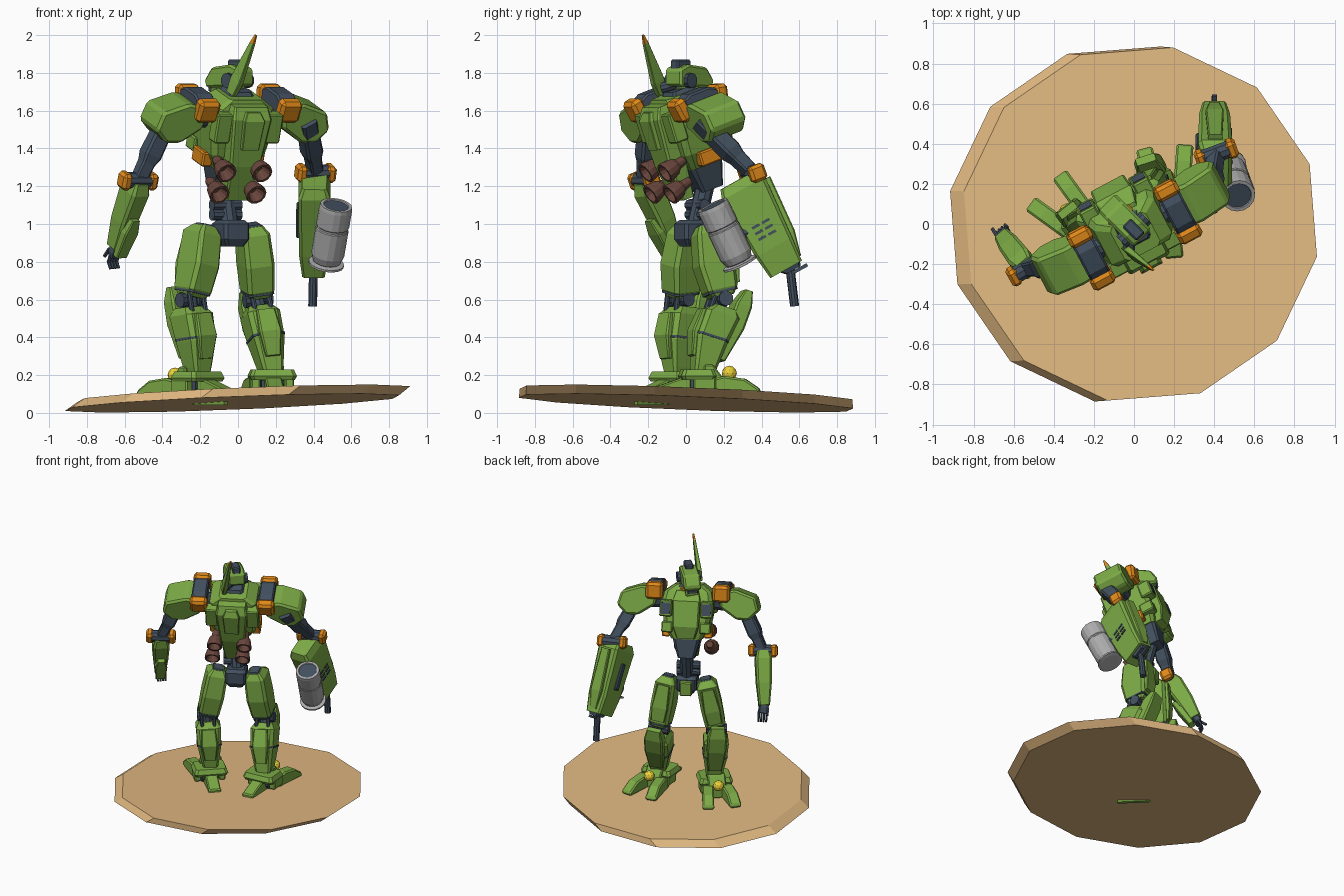
import bpy, bmesh, math
from math import radians as rad
from mathutils import Matrix, Vector as V

if "Cube" in bpy.data.objects:
    bpy.data.objects.remove(bpy.data.objects["Cube"])

def mat(name, c):
    m = bpy.data.materials.new(name)
    m.diffuse_color = (*c, 1)
    m.use_nodes = True
    m.node_tree.nodes["Principled BSDF"].inputs["Base Color"].default_value = m.diffuse_color
    return m
GREEN = mat("green_paint", (.20, .40, .06))
DARK = mat("dark_frame", (.055, .08, .115))
ORANGE = mat("orange_paint", (.74, .25, .01))
TAN = mat("sand", (.75, .48, .22))
RUST = mat("rust", (.14, .06, .045))
YELLOW = mat("yellow", (.85, .65, .04))
STEEL = mat("steel", (.42, .42, .42))

def at(x, y, z, yaw=0, pitch=0):
    return Matrix.Translation((x, y, z)) @ Matrix.Rotation(rad(yaw), 4, 'Z') @ Matrix.Rotation(rad(pitch), 4, 'X')

def aim(a, b, yaw=0):
    """Frame at a, z axis towards b, y axis near the yaw heading."""
    a, b = V(a), V(b)
    z = (b - a).normalized()
    x = V((-math.sin(rad(yaw)), math.cos(rad(yaw)), 0)).cross(z).normalized()
    m = Matrix((x, z.cross(x), z)).transposed().to_4x4()
    m.translation = a
    return m

def finish(name, material, bm, M, bevel=0):
    bm.transform(M)
    bmesh.ops.recalc_face_normals(bm, faces=bm.faces)
    me = bpy.data.meshes.new(name)
    bm.to_mesh(me)
    bm.free()
    ob = bpy.data.objects.new(name, me)
    bpy.context.collection.objects.link(ob)
    me.materials.append(material)
    if bevel:
        b = ob.modifiers.new("bevel", 'BEVEL')
        b.width, b.segments = bevel, 1
    return ob

def rings(name, material, M, loops, close=False):
    bm = bmesh.new()
    vs = [[bm.verts.new(p) for p in lp] for lp in loops]
    n = len(vs[0])
    for a, b in zip(vs, vs[1:]):
        for i in range(n):
            bm.faces.new((a[i], a[(i + 1) % n], b[(i + 1) % n], b[i]))
    bm.faces.new(vs[0])
    bm.faces.new(vs[-1])
    return finish(name, material, bm, M)

def loft(name, material, M, secs, ch=.2):
    """Chamfered rectangles (z, width, depth, y offset) skinned along z."""
    loops = []
    for z, w, d, oy in secs:
        w, d = w / 2, d / 2
        c = ch * min(w, d)
        loops.append([(x, y + oy, z) for x, y in ((-w + c, -d), (w - c, -d), (w, -d + c), (w, d - c),
                                                  (w - c, d), (-w + c, d), (-w, d - c), (-w, -d + c))])
    return rings(name, material, M, loops)

def limb(name, material, a, b, yaw, secs, ch=.25):
    L = (V(b) - V(a)).length
    return loft(name, material, aim(a, b, yaw), [(t * L, w, d, o) for t, w, d, o in secs], ch)

def slab(name, material, M, prof, width, bevel=0):
    """Side profile in (y, z) extruded along x."""
    ob = rings(name, material, M, [[(s * width / 2, y, z) for y, z in prof] for s in (-1, 1)])
    if bevel:
        b = ob.modifiers.new("bevel", 'BEVEL')
        b.width, b.segments = bevel, 1
    return ob

def box(name, material, M, c, s, bevel=.008):
    bm = bmesh.new()
    bmesh.ops.create_cube(bm, size=1)
    return finish(name, material, bm, M @ Matrix.Translation(c) @ Matrix.Diagonal((*s, 1)), bevel)

def lathe(name, material, M, prof, n=12):
    return rings(name, material, M, [[(r * math.cos(2 * math.pi * i / n), r * math.sin(2 * math.pi * i / n), z)
                                      for i in range(n)] for r, z in prof])

def rod(name, material, a, b, r, n=10):
    return lathe(name, material, aim(a, b, 13), [(r, 0), (r, (V(b) - V(a)).length)], n)

# tilted twelve-sided base
def disc(r, cx, off):
    out = []
    for k in range(12):
        t = rad(-10.5 + 30 * k)
        x, y = cx + r * math.cos(t), r * math.sin(t)
        out.append((x, y, .076 + .04 * x - .039 * y + off))
    return out
rings("base", TAN, Matrix(), [disc(.9, -.032, -.023), disc(.895, .032, .023)])

# legs and feet: side, hip, knee, ankle, leg yaw, foot frame
LEGS = (("left", (-.17, -.01, .98), (-.25, -.03, .6), (-.21, -.05, .2), 38, at(-.22, -.05, .085, 45)),
        ("right", (.08, .1, .98), (.105, .19, .6), (.18, .08, .2), 18, at(.18, .07, .095, 5)))
for side, hip, knee, ank, yaw, F in LEGS:
    limb(side + "_thigh", GREEN, hip, knee, yaw,
         [(-.03, .09, .1, .01), (.08, .15, .18, .02), (.5, .16, .2, 0), (.86, .15, .17, 0), (.96, .11, .12, 0)])
    limb(side + "_thigh_cap", DARK, hip, knee, yaw, [(-.05, .07, .08, .01), (.02, .1, .12, .01)])
    limb(side + "_thigh_plate", GREEN, hip, knee, yaw, [(.1, .09, .04, .11), (.55, .12, .05, .1), (.82, .1, .03, .09)])
    limb(side + "_thigh_band", DARK, hip, knee, yaw, [(.88, .145, .165, 0), (.91, .145, .165, 0)])
    K = aim(knee, ank, yaw)
    for s in (-1, 1):
        rod(side + "_knee_joint", DARK, K @ V((s * .03, 0, 0)), K @ V((s * .075, 0, 0)), .04)
        rod(side + "_knee_piston", DARK, K @ V((s * .045, -.05, -.05)), K @ V((s * .045, -.06, .1)), .014, 8)
    rod(side + "_knee_core", DARK, K @ V((0, 0, -.06)), K @ V((0, 0, .12)), .035, 8)
    limb(side + "_shin", GREEN, knee, ank, yaw,
         [(.1, .13, .13, .02), (.2, .18, .19, .01), (.55, .17, .17, -.01), (.9, .12, .12, 0), (1, .1, .1, 0)])
    limb(side + "_knee_guard", GREEN, knee, ank, yaw,
         [(-.2, .1, .04, .12), (.0, .14, .09, .11), (.3, .14, .09, .1), (.75, .1, .05, .07)])
    limb(side + "_calf", GREEN, knee, ank, yaw, [(.2, .1, .05, -.08), (.5, .12, .07, -.09), (.8, .08, .04, -.07)])
    limb(side + "_shin_band", DARK, knee, ank, yaw, [(.5, .18, .175, -.01), (.53, .18, .175, -.01)])
    # foot
    rod(side + "_ankle", DARK, F @ V((-.06, 0, .06)), F @ V((.06, 0, .06)), .055)
    loft(side + "_ankle_guard", GREEN, F, [(.08, .23, .17, -.01), (.1, .25, .19, -.01), (.135, .22, .16, -.01)])
    slab(side + "_heel", GREEN, F, [(-.24, 0), (.02, -.01), (.02, .09), (-.1, .09), (-.24, .04)], .09, .008)
    slab(side + "_instep", GREEN, F, [(.02, 0), (.13, 0), (.13, .08), (.07, .16), (.02, .16)], .13, .008)
    for s in (-1, 1):
        slab(side + "_toe", GREEN, F @ at(s * .06, .05, 0, -s * 9),
             [(0, 0), (.27, 0), (.27, .03), (.19, .085), (.08, .1), (0, .08)], .085, .01)
        box(side + "_ankle_side", GREEN, F, (s * .09, .02, .06), (.05, .12, .08))
    bm = bmesh.new()
    bmesh.ops.create_icosphere(bm, subdivisions=2, radius=.04)
    finish(side + "_foot_ball", YELLOW, bm, F @ at(0, .16, .115))
box("heel_spur", GREEN, at(-.15, -.18, .06, 45), (0, 0, 0), (.025, .24, .035), 0)

# pelvis and waist
P = at(-.04, .04, .94, 28)
loft("pelvis", DARK, P, [(-.06, .1, .12, 0), (-.02, .15, .17, 0), (.06, .15, .17, 0), (.08, .12, .12, 0)])
box("pelvis_front", GREEN, P, (0, .09, .0), (.09, .06, .11))
for s, leg in ((-1, LEGS[0]), (1, LEGS[1])):
    rod("hip_axle", DARK, P.translation, V(leg[1]) - V((0, 0, .06)), .04)
rod("waist_post", DARK, (-.045, .05, .98), (-.075, .1, 1.2), .05)
for z in (1.05, 1.1):
    rod("waist_roll", DARK, (-.14, .02, z), (.01, .1, z), .032)

# torso leans back
T = at(0, -.05, 1.65, 28, 19)
loft("abdomen", DARK, T, [(-.5, .12, .13, .03), (-.36, .2, .2, .02)])
loft("chest", GREEN, T, [(-.36, .22, .2, .02), (-.27, .32, .27, .02), (-.1, .38, .29, .02),
                         (-.01, .34, .25, .01), (.04, .2, .2, 0)])
loft("chest_plate", GREEN, T, [(-.35, .13, .07, .14), (-.26, .19, .09, .17), (-.07, .2, .09, .17), (0, .16, .06, .12)])
for s in (-1, 1):
    box("chest_vent", GREEN, T, (s * .15, .16, -.13), (.09, .09, .12))
    box("chest_vent_slot", DARK, T, (s * .15, .2, -.13), (.065, .02, .085), 0)
    box("chest_lower_pod", GREEN, T, (s * .14, .12, -.27), (.08, .1, .08))
    box("side_orange", ORANGE, T, (s * .155, .01, -.31), (.06, .13, .08))
    box("pack_side", GREEN, T, (s * .15, -.13, -.1), (.09, .08, .16))
    rod("shoulder_axle", DARK, T @ V((s * .15, 0, -.08)), T @ V((s * .4, 0, -.1)), .06)
    # shoulder strap, pads and armour
    slab("shoulder_strap", DARK, T @ at(s * .245, 0, 0), [(-.13, -.06), (.13, -.06), (.12, .03), (.06, .06), (-.06, .06), (-.12, .03)], .11, .01)
    for f in (-1, 1):
        box("shoulder_pad", ORANGE, T @ at(s * .245, f * .12, -.01, 0, -f * 12), (0, 0, 0), (.125, .075, .125), .018)
    slab("shoulder_armour", GREEN, T @ at(0, 0, 0, -90),
         [(s * x, z) for x, z in ((.22, -.01), (.34, .02), (.49, -.03), (.52, -.13), (.45, -.2), (.36, -.2), (.24, -.12))], .22, .015)
loft("backpack", GREEN, T, [(-.5, .13, .07, -.13), (-.3, .18, .11, -.14), (-.04, .23, .11, -.14), (.02, .2, .08, -.12)])
loft("backpack_ridge", GREEN, T, [(-.2, .1, .04, -.2), (-.04, .12, .04, -.2), (.0, .08, .03, -.18)])
for u, w in ((-.13, -.3), (.085, -.3), (-.15, -.42), (.07, -.42)):
    lathe("thruster", RUST, aim(T @ V((u, -.1, w + .01)), T @ V((u, -.3, w - .04)), 90),
          [(.025, 0), (.03, .05), (.045, .07), (.056, .12), (.056, .14), (.044, .14), (.025, .08)])

# head
rod("neck", DARK, (-.02, -.02, 1.6), (-.03, 0, 1.75), .055)
loft("collar", DARK, T, [(.02, .17, .17, .03), (.06, .12, .12, .03)])
H = at(-.03, 0, 1.76, 45)
slab("helmet", GREEN, H, [(-.1, -.03), (-.1, .06), (-.04, .085), (.1, .07), (.155, 0), (.14, -.04)], .125, .012)
slab("face", GREEN, H, [(-.05, -.12), (-.06, -.03), (.12, -.03), (.13, -.08), (.07, -.15)], .095, .01)
box("eye_slit", DARK, H, (0, .13, -.045), (.07, .03, .02), 0)
box("head_crest", DARK, H, (0, -.04, .08), (.06, .1, .06))
for s in (-1, 1):
    box("cheek", ORANGE, H, (s * .055, .05, -.08), (.03, .05, .07))
    rod("ear", DARK, H @ V((s * .055, -.04, .0)), H @ V((s * .085, -.04, .0)), .04)
base, tip = V((-.035, -.13, 1.69)), V((.095, -.228, 2))
limb("antenna", GREEN, base, base.lerp(tip, .86), 45, [(0, .03, .06, 0), (.25, .035, .08, 0), (1, .018, .03, 0)])
limb("antenna_tip", ORANGE, base.lerp(tip, .86), tip, 45, [(0, .018, .03, 0), (1, .01, .012, 0)])
rod("antenna_mount", DARK, base + V((.01, 0, .03)), H @ V((-.03, -.05, -.02)), .03)

# arms
for side, S, E, yaw in (("left", (-.4, -.2, 1.5), (-.53, -.22, 1.23), 30), ("right", (.37, .12, 1.5), (.41, .35, 1.27), 20)):
    limb(side + "_upper_arm", DARK, S, E, yaw, [(-.2, .09, .09, 0), (.5, .1, .1, 0), (.65, .075, .08, 0), (1, .07, .07, 0)])
    A = at(*E, yaw)
    rod(side + "_elbow", DARK, A @ V((-.08, 0, 0)), A @ V((.08, 0, 0)), .045)
    for s in (-1, 1):
        box(side + "_elbow_pad", ORANGE, A @ at(s * .08, 0, 0, 0, 20), (0, 0, 0), (.055, .09, .09), .016)
E, W = V((-.53, -.22, 1.23)), V((-.645, -.07, .88))
limb("left_forearm", GREEN, E, W, 40, [(.0, .09, .1, 0), (.15, .12, .14, 0), (.6, .11, .12, .005), (1, .08, .085, 0)])
limb("forearm_plate", GREEN, E, W, 40, [(.5, .05, .04, -.07), (.7, .09, .06, -.06), (1.08, .07, .04, -.05)])
hand = W + V((-.008, .03, -.05))
limb("left_palm", DARK, W, hand, 40, [(-.2, .05, .05, 0), (.4, .07, .05, 0), (1, .065, .04, 0)])
N = aim(hand, hand + V((-.01, .02, -.08)), 40)
for i in range(4):
    x = (i - 1.5) * .019
    rod("finger", DARK, N @ V((x, 0, -.01)), N @ V((x, .012, .035)), .009, 6)
    rod("finger_end", DARK, N @ V((x, .012, .033)), N @ V((x, -.012, .065)), .008, 6)
rod("thumb", DARK, N @ V((.035, .01, -.04)), N @ V((.03, .045, .01)), .01, 6)

# arm weapon with drum
a, b = (.405, .27, 1.23), (.4, .53, .76)
G = aim(a, b)
limb("weapon_body", GREEN, a, b, 0, [(0, .13, .2, .0), (.1, .17, .26, .01), (.75, .155, .22, 0), (1, .12, .19, .0)], .2)
limb("weapon_spine", GREEN, a, b, 0, [(.12, .07, .05, .14), (.7, .09, .05, .115), (.95, .05, .03, .09)])
box("weapon_grip_plate", DARK, G, (.08, 0, .24), (.03, .05, .2))
limb("weapon_nose", DARK, a, b, 0, [(.96, .1, .15, .02), (1.04, .07, .09, .03)])
rod("muzzle", DARK, G @ V((0, .03, .52)), (.395, .575, .565), .024)
box("muzzle_sight", DARK, G, (0, .05, .57), (.025, .12, .018), 0)
for i in range(3):
    for j in range(2):
        box("weapon_slot", DARK, G @ at(-.08, (j - .5) * .06, .26 + i * .035), (0, 0, 0), (.012, .045, .014), 0)
D = aim((.52, .14, 1.1), (.465, .29, .78))
lathe("drum", STEEL, D, [(.05, .03), (.068, 0), (.085, 0), (.088, .02), (.088, .12), (.084, .125), (.084, .135),
                         (.088, .14), (.088, .29), (.075, .33), (.05, .345)], 16)
lathe("drum_opening", DARK, D, [(.066, .005), (.06, .012)], 16)
rod("drum_mount", DARK, D @ V((0, 0, .2)), G @ V((0, 0, .28)), .04)
lathe("drum_ring", STEEL, D, [(.07, .335), (.095, .34), (.095, .352), (.07, .357)], 16)
